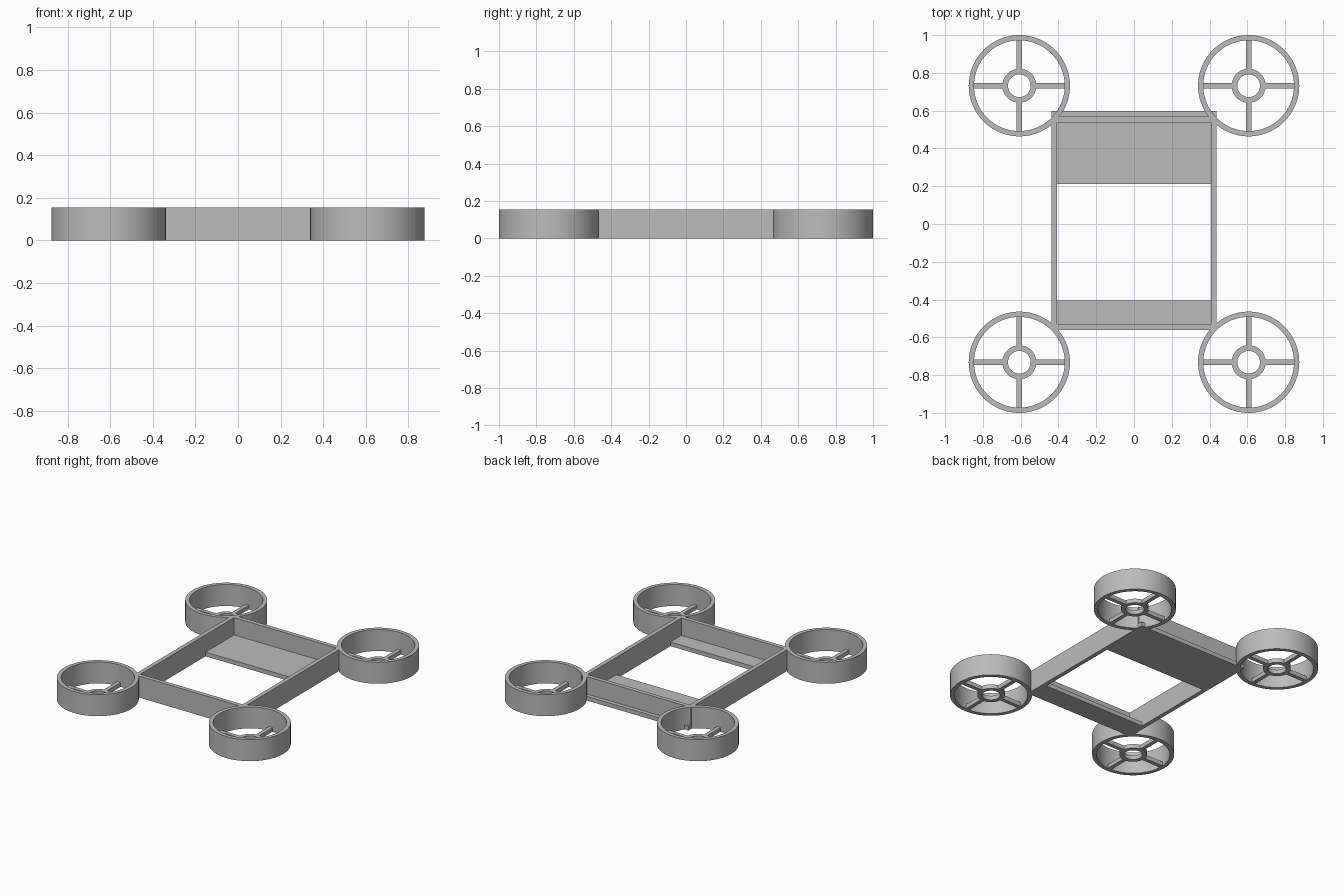
import bpy, bmesh, math

old = bpy.data.objects.get("Cube")
if old:
    bpy.data.objects.remove(old)

grey = bpy.data.materials.new("plain grey")
grey.use_nodes = True
colour = (0.5, 0.5, 0.5, 1)
grey.diffuse_color = colour
grey.node_tree.nodes["Principled BSDF"].inputs["Base Color"].default_value = colour

H = 0.155        # full height of walls and ducts
FLOOR = 0.03     # thickness of floors and spokes


def finish(name, bm, smooth=False):
    bmesh.ops.recalc_face_normals(bm, faces=bm.faces)
    mesh = bpy.data.meshes.new(name)
    bm.to_mesh(mesh)
    bm.free()
    mesh.materials.append(grey)
    obj = bpy.data.objects.new(name, mesh)
    bpy.context.collection.objects.link(obj)
    if smooth:
        bpy.ops.object.select_all(action="DESELECT")
        obj.select_set(True)
        bpy.context.view_layer.objects.active = obj
        bpy.ops.object.shade_smooth_by_angle(angle=math.radians(30))
    return obj


def box(name, x0, x1, y0, y1, z0, z1):
    bm = bmesh.new()
    bmesh.ops.create_cube(bm, size=1)
    for v in bm.verts:
        v.co = (x1 if v.co.x > 0 else x0,
                y1 if v.co.y > 0 else y0,
                z1 if v.co.z > 0 else z0)
    return finish(name, bm)


def ring(name, cx, cy, inner, outer, height, segments=96):
    bm = bmesh.new()
    profile = [(inner, 0), (outer, 0), (outer, height), (inner, height)]
    loops = []
    for i in range(segments):
        a = math.tau * i / segments
        loops.append([bm.verts.new((cx + r * math.cos(a), cy + r * math.sin(a), z))
                      for r, z in profile])
    for i, a in enumerate(loops):
        b = loops[(i + 1) % segments]
        for k in range(4):
            n = (k + 1) % 4
            bm.faces.new((a[k], b[k], b[n], a[n]))
    return finish(name, bm, smooth=True)


# Four propeller ducts, each with a motor hub and four spokes
for ys, end in ((-1, "front"), (1, "back")):
    for xs, side in ((1, "left"), (-1, "right")):
        cx, cy = xs * 0.607, ys * 0.732
        tag = f"{end}_{side}"
        ring(f"{tag}_duct", cx, cy, 0.24, 0.268, H)
        ring(f"{tag}_motor_hub", cx, cy, 0.06, 0.09, FLOOR)
        w = 0.014
        for s in (-1, 1):
            a, b = sorted((s * 0.086, s * 0.245))
            box(f"{tag}_spoke_x", cx + a, cx + b, cy - w, cy + w, 0, FLOOR)
            box(f"{tag}_spoke_y", cx - w, cx + w, cy + a, cy + b, 0, FLOOR)

# Rectangular body walls
box("left_wall", 0.408, 0.438, -0.56, 0.568, 0, H)
box("right_wall", -0.438, -0.408, -0.56, 0.568, 0, H)
box("front_wall", -0.408, 0.408, -0.56, -0.53, 0, H)
box("back_wall", -0.408, 0.408, 0.538, 0.568, 0, H)

# Low ledge behind the back wall
box("back_ledge", -0.438, 0.438, 0.568, 0.598, 0, FLOOR)

# Floor plates at both ends
box("front_floor", -0.408, 0.408, -0.53, -0.405, 0, FLOOR)
box("back_floor", -0.408, 0.408, 0.213, 0.538, 0, FLOOR)
